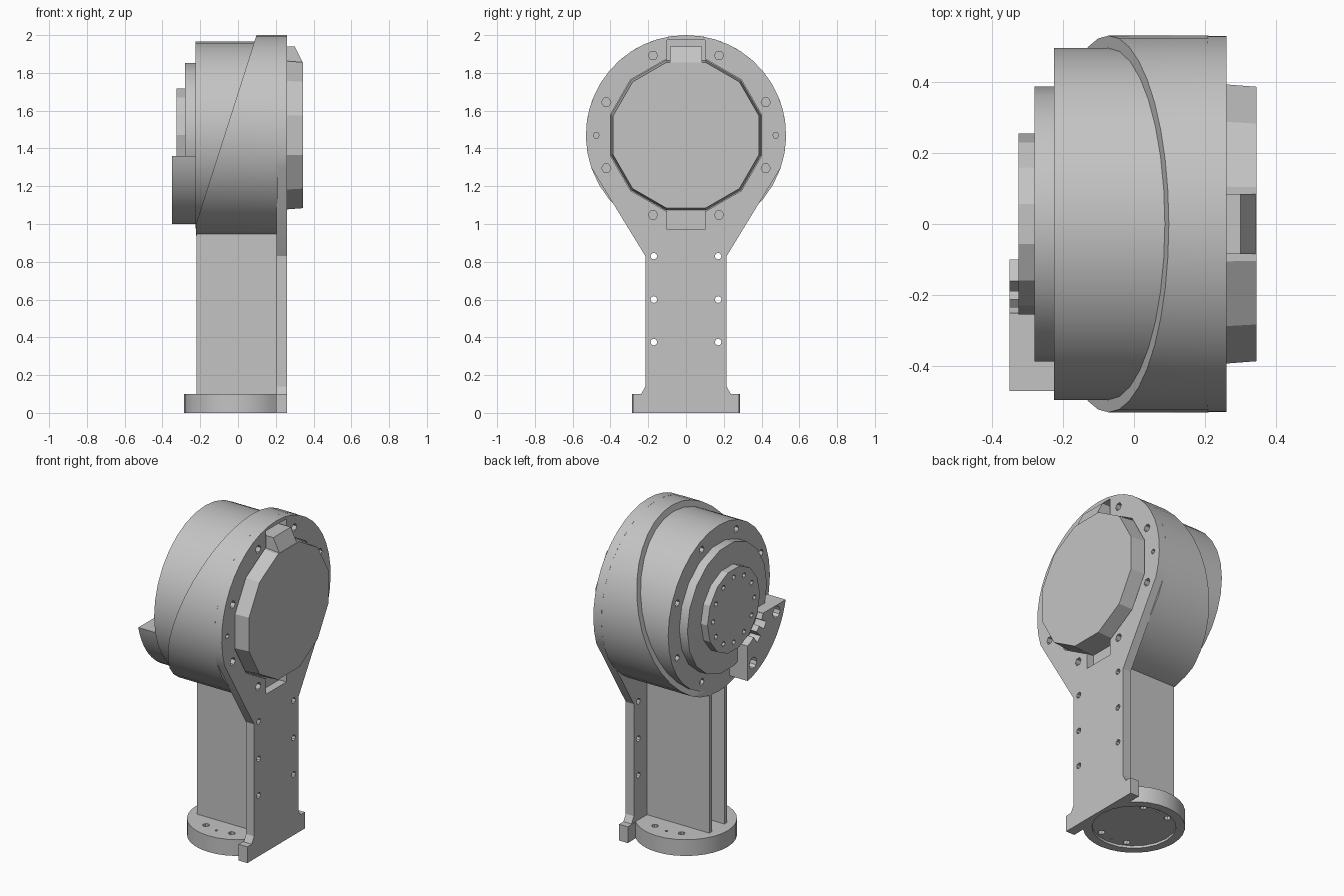
import bpy, bmesh
from math import sin, cos, radians, pi
from mathutils import Vector

cube = bpy.data.objects.get("Cube")
if cube:
    bpy.data.objects.remove(cube, do_unlink=True)

GREY = (0.55, 0.55, 0.55, 1)
metal = bpy.data.materials.new("plain grey")
metal.use_nodes = True
metal.diffuse_color = GREY
metal.node_tree.nodes["Principled BSDF"].inputs["Base Color"].default_value = GREY

HEAD = 1.47   # height of the head axis
parts = []


def arc(r, a0, a1, n, cu=0, cv=0):
    """n+1 points on an arc, angles in degrees"""
    return [(cu + r * cos(radians(a0 + (a1 - a0) * i / n)),
             cv + r * sin(radians(a0 + (a1 - a0) * i / n))) for i in range(n + 1)]


def ring(r, n, cu=0, cv=0, turn=0):
    return arc(r, turn, turn + 360, n, cu, cv)[:-1]


def rect(u0, u1, v0, v1):
    return [(u0, v0), (u1, v0), (u1, v1), (u0, v1)]


def prism(bm, pts, t0, t1, axis="x", end_scale=1, cv=HEAD):
    """extrude a 2D profile along x (profile in y, z) or z (profile in x, y)"""
    put = (lambda u, v, t: (t, u, v)) if axis == "x" else (lambda u, v, t: (u, v, t))
    a = [bm.verts.new(put(u, v, t0)) for u, v in pts]
    b = [bm.verts.new(put(u * end_scale, cv + (v - cv) * end_scale, t1)) for u, v in pts]
    faces = [bm.faces.new(a), bm.faces.new(b)]
    for i in range(len(pts)):
        j = (i + 1) % len(pts)
        faces.append(bm.faces.new((a[i], a[j], b[j], b[i])))
    bmesh.ops.recalc_face_normals(bm, faces=faces)


def finish(name, bm):
    mesh = bpy.data.meshes.new(name)
    bm.to_mesh(mesh)
    bm.free()
    mesh.materials.append(metal)
    ob = bpy.data.objects.new(name, mesh)
    bpy.context.collection.objects.link(ob)
    parts.append(ob)
    return ob


def part(name, pts, t0, t1, axis="x", end_scale=1):
    bm = bmesh.new()
    prism(bm, pts, t0, t1, axis, end_scale)
    return finish(name, bm)


def cut(ob, profiles, t0, t1, axis="x"):
    """subtract separate prisms from a part"""
    bm = bmesh.new()
    for p in profiles:
        prism(bm, p, t0, t1, axis)
    cutter = finish("cutter", bm)
    parts.remove(cutter)
    cutter.hide_render = True
    mod = ob.modifiers.new("cut", "BOOLEAN")
    mod.operation = "DIFFERENCE"
    mod.solver = "EXACT"
    mod.object = cutter
    dg = bpy.context.evaluated_depsgraph_get()
    mesh = bpy.data.meshes.new_from_object(ob.evaluated_get(dg))
    ob.modifiers.clear()
    ob.data = mesh
    bpy.data.objects.remove(cutter, do_unlink=True)


def bolt_circle(r, n, hole, turn=0, sides=6):
    return [ring(hole, sides, u, v) for u, v in ring(r, n, 0, HEAD, turn)]


# Base foot: round flange with a square front edge
rim = arc(0.285, 45, 315, 24)
foot = part("base_flange", rim + [(0.2, -0.28), (0.26, -0.28), (0.26, 0.28), (0.2, 0.28)],
            0, 0.1, "z")
cut(foot, [ring(0.235, 20)], -0.05, 0.015, "z")
foot_holes = [ring(h, 8, 0.2 * cos(radians(s * a)), 0.2 * sin(radians(s * a)))
              for s in (1, -1) for a, h in ((65, 0.02), (92, 0.008), (118, 0.02))]
cut(foot, foot_holes, -0.05, 0.15, "z")

# Column: two thin walls with an open channel between them
for s, label in ((1, "back"), (-1, "front")):
    part("column_wall_" + label, rect(*sorted((s * 0.06, s * 0.087)), 0.08, 1.0), -0.22, 0.21)

# Mounting plate: narrow shank flaring into the round head
outline = arc(0.53, -19, 199, 26, 0, HEAD)
outline += [(-0.215, 0.83), (-0.215, 0.14), (-0.24, 0.095), (0.24, 0.095), (0.215, 0.14), (0.215, 0.83)]
plate = part("mounting_plate", outline, 0.205, 0.26)
cut(plate, [ring(0.415, 12, 0, HEAD, 15)], 0.1, 0.4)
cut(plate, [rect(-0.1, 0.1, 1.8, 1.975), rect(-0.1, 0.1, 0.97, 1.15)], 0.1, 0.4)
cut(plate, bolt_circle(0.457, 8, 0.025, 22.5), 0.1, 0.4)
cut(plate, bolt_circle(0.475, 2, 0.016), 0.1, 0.4)
cut(plate, [ring(0.018, 8, s * 0.17, z) for s in (1, -1) for z in (0.375, 0.6, 0.83)], 0.1, 0.4)

# Housing shell, cut off by a slanted plane
bm = bmesh.new()
prism(bm, ring(0.53, 36, 0, HEAD), -0.5, 0.21)
for point, normal in (((-0.222, 0, 1.0), (-1, 0, 0.32)), ((-0.222, 0, 1.0), (-1, 0, 0))):
    cutting = bmesh.ops.bisect_plane(bm, geom=bm.verts[:] + bm.edges[:] + bm.faces[:],
                                     plane_co=Vector(point), plane_no=Vector(normal),
                                     clear_outer=True)
    edges = [e for e in cutting["geom_cut"] if isinstance(e, bmesh.types.BMEdge)]
    if edges:
        bmesh.ops.holes_fill(bm, edges=edges)
bmesh.ops.recalc_face_normals(bm, faces=bm.faces[:])
finish("housing_shell", bm)

# Drum, stepped flange and output hub
drum = part("drum", ring(0.495, 32, 0, HEAD), -0.225, 0.15)
cut(drum, bolt_circle(0.44, 8, 0.022, 22.5), -0.3, -0.18)
part("drum_flange", ring(0.387, 18, 0, HEAD), -0.2, -0.28)
hub = part("output_hub", ring(0.255, 14, 0, HEAD), -0.26, -0.325)
cut(hub, bolt_circle(0.2, 12, 0.016), -0.4, -0.3)

# Domed-off cover with a sloped tab
part("cover", ring(0.412, 12, 0, HEAD, 15), 0.19, 0.345, end_scale=0.97)
bm = bmesh.new()
prism(bm, rect(-0.085, 0.085, 1.75, 1.94), 0.2, 0.345)
for v in bm.verts:
    if v.co.z > 1.9 and v.co.x > 0.3:
        v.co.x = 0.3
# the slope begins where the tab leaves the cover
bmesh.ops.translate(bm, vec=(0, 0, 0.1), verts=[v for v in bm.verts if v.co.z < 1.8])
finish("cover_tab", bm)

# Curved bracket beside the hub, with a stepped inner edge
inner = []
for k in range(5):
    r = 0.33 if k % 2 else 0.275
    inner += arc(r, 242 - 7.6 * k, 242 - 7.6 * (k + 1), 2, 0, HEAD)
bracket = part("bracket", [(-0.25, 1.36), (-0.47, 1.36)] + arc(0.483, 197, 253, 8, 0, HEAD)
               + [(-0.1, 1.0), (-0.1, 1.215)] + inner, -0.35, -0.2)
cut(bracket, [ring(0.035, 10, 0.41 * cos(radians(a)), HEAD + 0.41 * sin(radians(a)))
              for a in (202, 248)], -0.4, -0.29)

# Smooth round sides, keep edges sharp
bpy.ops.object.select_all(action="DESELECT")
for ob in parts:
    ob.select_set(True)
bpy.context.view_layer.objects.active = parts[0]
bpy.ops.object.shade_smooth_by_angle(angle=radians(25))
